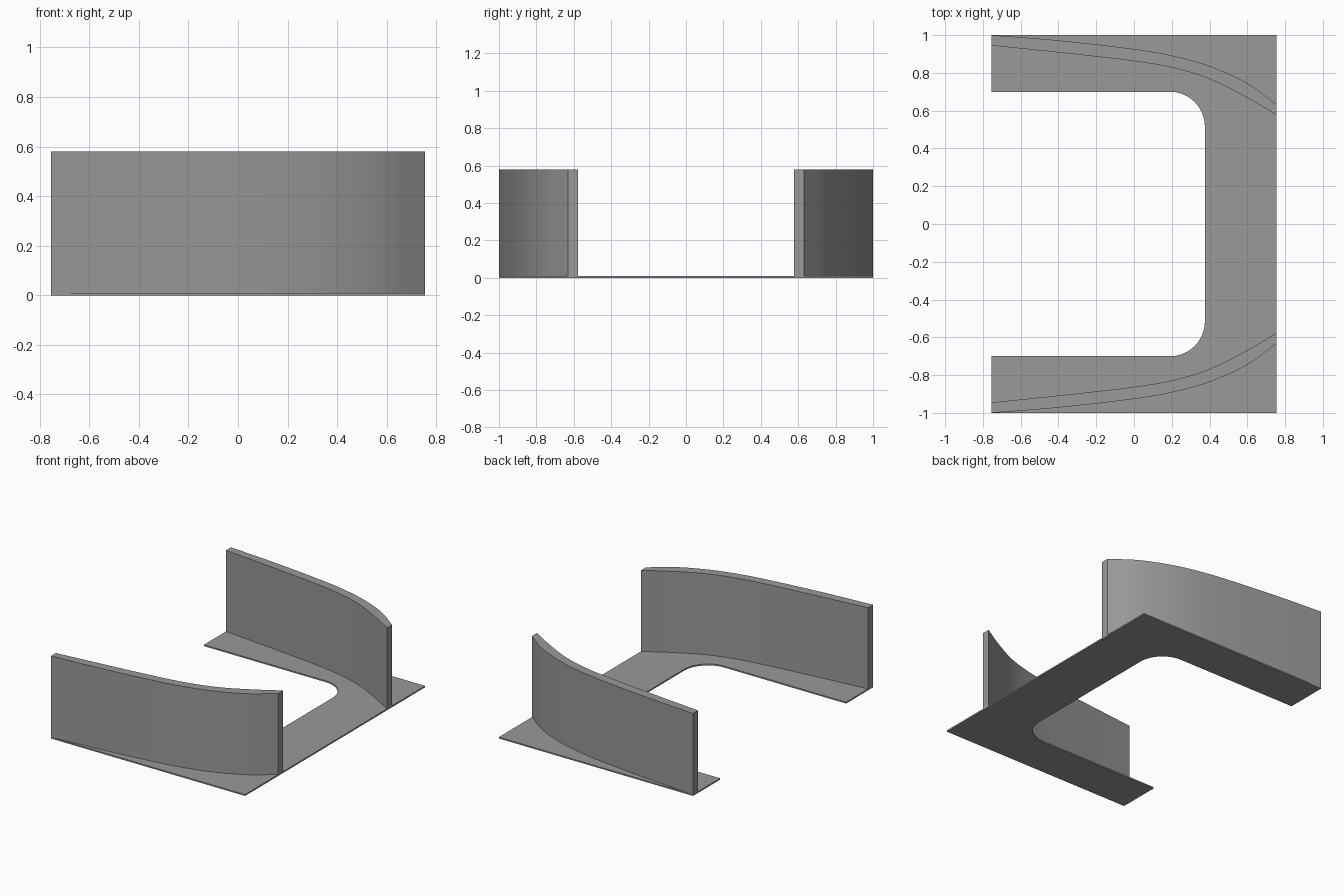
import bpy, bmesh, math

if "Cube" in bpy.data.objects:
    bpy.data.objects.remove(bpy.data.objects["Cube"])

grey = bpy.data.materials.new("mid_grey")
grey.diffuse_color = (0.32, 0.32, 0.32, 1)
grey.use_nodes = True
grey.node_tree.nodes["Principled BSDF"].inputs["Base Color"].default_value = grey.diffuse_color

X = 0.755        # half length in x
PLATE = 0.01     # plate thickness
TOP = 0.58       # wall height


def extrude_outline(name, outline, z0, z1):
    """Closed prism from a flat outline."""
    bm = bmesh.new()
    face = bm.faces.new([bm.verts.new((x, y, z0)) for x, y in outline])
    ext = bmesh.ops.extrude_face_region(bm, geom=[face])
    verts = [g for g in ext["geom"] if isinstance(g, bmesh.types.BMVert)]
    bmesh.ops.translate(bm, verts=verts, vec=(0, 0, z1 - z0))
    bmesh.ops.recalc_face_normals(bm, faces=bm.faces)
    mesh = bpy.data.meshes.new(name)
    bm.to_mesh(mesh)
    bm.free()
    obj = bpy.data.objects.new(name, mesh)
    bpy.context.collection.objects.link(obj)
    mesh.materials.append(grey)
    bpy.ops.object.select_all(action='DESELECT')
    obj.select_set(True)
    bpy.context.view_layer.objects.active = obj
    bpy.ops.object.shade_smooth_by_angle(angle=math.radians(30))
    return obj


def spline(points, steps=6):
    """Smooth curve y(x) through the points."""
    n = len(points)
    slope = []
    for i in range(n):
        a, b = points[max(i - 1, 0)], points[min(i + 1, n - 1)]
        slope.append((b[1] - a[1]) / (b[0] - a[0]))
    out = []
    for i in range(n - 1):
        (x0, y0), (x1, y1) = points[i], points[i + 1]
        h = x1 - x0
        for k in range(steps):
            t = k / steps
            y = ((2*t**3 - 3*t**2 + 1) * y0 + (t**3 - 2*t**2 + t) * h * slope[i]
                 + (3*t**2 - 2*t**3) * y1 + (t**3 - t**2) * h * slope[i + 1])
            out.append((x0 + h * t, y))
    return out + [points[-1]]


# U-shaped floor plate with rounded inner corners
R, NX, NY = 0.185, 0.375, 0.70
arc = [(NX - R + R * math.cos(a), NY - R + R * math.sin(a))
       for a in (math.radians(90 - 90 * i / 16) for i in range(17))]
notch = [(-X, NY)] + arc + [(x, -y) for x, y in reversed(arc)] + [(-X, -NY)]
extrude_outline("floor_plate", notch + [(-X, -1), (X, -1), (X, 1), (-X, 1)], 0, PLATE)

# Curved side walls, mirrored across y
outer = spline([(-X, 1.0), (-0.4, 0.972), (0, 0.926), (0.2, 0.892),
                (0.4, 0.836), (0.6, 0.745), (X, 0.632)])
inner = spline([(-X, 0.945), (-0.4, 0.908), (0, 0.862), (0.2, 0.828),
                (0.4, 0.768), (0.6, 0.668), (X, 0.577)])
for name, s in (("back_wall", 1), ("front_wall", -1)):
    extrude_outline(name, [(x, s * y) for x, y in outer + inner[::-1]], PLATE, TOP)
